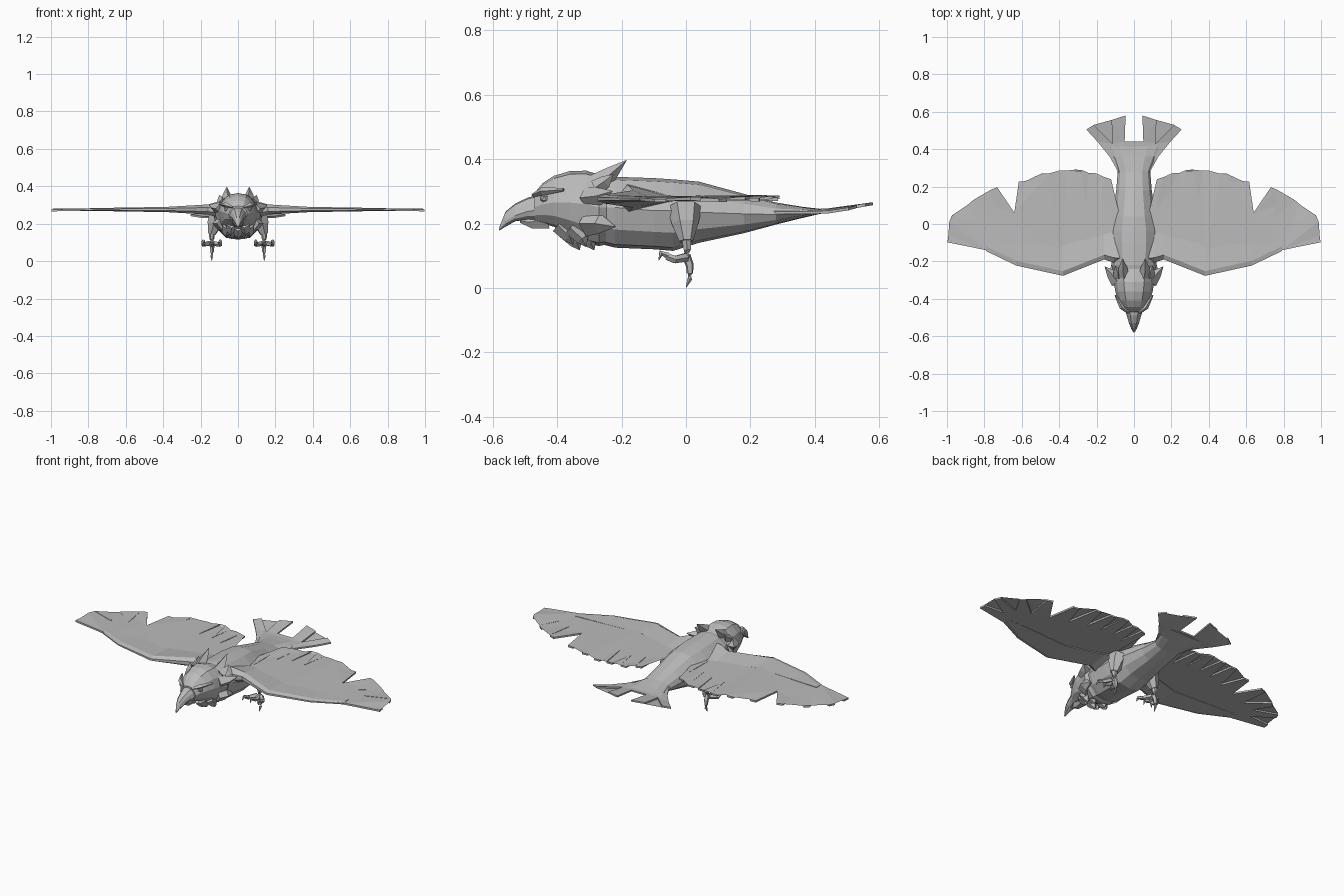
import bpy, bmesh
from math import cos, sin, tau
from mathutils import Vector

if "Cube" in bpy.data.objects:
    bpy.data.objects.remove(bpy.data.objects["Cube"])

grey = bpy.data.materials.new("plumage grey")
grey.use_nodes = True
colour = (0.5, 0.5, 0.5, 1)
grey.diffuse_color = colour
grey.node_tree.nodes["Principled BSDF"].inputs["Base Color"].default_value = colour


def finish(name, bm, mirror=False):
    """Turn a bmesh into a flat-shaded object, optionally mirrored across x."""
    bmesh.ops.triangulate(bm, faces=[f for f in bm.faces if len(f.verts) > 4])
    bmesh.ops.recalc_face_normals(bm, faces=bm.faces)
    mesh = bpy.data.meshes.new(name)
    bm.to_mesh(mesh)
    bm.free()
    mesh.materials.append(grey)
    obj = bpy.data.objects.new(name, mesh)
    bpy.context.collection.objects.link(obj)
    if mirror:
        mod = obj.modifiers.new("Mirror", "MIRROR")
        mod.use_mirror_merge = False
    return obj


def skin(name, rings, mirror=False):
    """Bridge successive rings of points and cap both ends."""
    bm = bmesh.new()
    loops = [[bm.verts.new(p) for p in ring] for ring in rings]
    n = len(loops[0])
    for a, b in zip(loops, loops[1:]):
        for i in range(n):
            j = (i + 1) % n
            bm.faces.new((a[i], a[j], b[j], b[i]))
    bm.faces.new(loops[0])
    bm.faces.new(loops[-1][::-1])
    return finish(name, bm, mirror)


def tube(name, points, radii, sides=5, mirror=True):
    """Faceted limb that follows a path with changing radius."""
    pts = [Vector(p) for p in points]
    rings = []
    for i, (p, r) in enumerate(zip(pts, radii)):
        aim = pts[min(i + 1, len(pts) - 1)] - pts[max(i - 1, 0)]
        turn = aim.to_track_quat("Z", "Y")
        rings.append([p + turn @ Vector((r * cos(tau * k / sides), r * sin(tau * k / sides), 0))
                      for k in range(sides)])
    return skin(name, rings, mirror)


def plate(name, outline, thick, mirror=False):
    """Thin slab whose top follows the outline."""
    down = Vector((0, 0, -thick))
    return skin(name, [[Vector(p) for p in outline], [Vector(p) + down for p in outline]], mirror)


# Half cross-section: sideways share, height share above or below the widest line
HALF = [(0, 1), (.5, .9), (.85, .5), (1, 0), (.85, -.55), (.5, -.92), (0, -1)]
SECTION = HALF + [(-x, z) for x, z in HALF[-2:0:-1]]


def loft(name, stations):
    """Stations hold y, half width, top, widest height and bottom."""
    rings = []
    for y, w, top, mid, low in stations:
        rings.append([(x * w, y, mid + z * (top - mid if z > 0 else mid - low)) for x, z in SECTION])
    return skin(name, rings)


# Body tapering into the tail
loft("body", [
    (-.32, .09, .33, .25, .15), (-.22, .12, .345, .25, .125), (-.1, .13, .341, .24, .12),
    (-.04, .13, .337, .24, .115), (.04, .115, .33, .235, .14), (.18, .095, .292, .23, .17),
    (.28, .087, .265, .228, .197), (.36, .12, .252, .234, .217), (.43, .15, .244, .239, .233)])

# Head and brow
loft("head", [
    (-.47, .05, .295, .25, .205), (-.445, .066, .325, .26, .2), (-.41, .085, .348, .265, .19),
    (-.36, .1, .363, .265, .165), (-.31, .108, .364, .26, .14), (-.27, .122, .352, .25, .13),
    (-.22, .1, .335, .25, .14)])

# Hooked beak
loft("beak", [
    (-.44, .056, .292, .245, .205), (-.49, .038, .281, .238, .212), (-.53, .027, .262, .225, .207),
    (-.56, .015, .237, .208, .19), (-.58, .003, .187, .183, .178)])
tube("lower_beak", [(0, -.43, .215), (0, -.48, .205), (0, -.515, .206)], [.035, .024, .004], 6, False)

# Eyes under heavy brow ridges
tube("brow", [(.028, -.475, .288), (.065, -.445, .3), (.1, -.38, .305)], [.006, .013, .005], 4)
bm = bmesh.new()
bmesh.ops.create_icosphere(bm, subdivisions=1, radius=.014)
bmesh.ops.translate(bm, verts=bm.verts, vec=(.062, -.44, .278))
finish("eye", bm, True)

# Crest tufts, cheek feathers and throat feathers
tube("crest_tuft", [(.055, -.28, .325), (.06, -.235, .352), (.06, -.185, .396)], [.03, .024, .001], 4)
tube("crown_tuft", [(.085, -.28, .31), (.09, -.25, .33), (.1, -.225, .352)], [.026, .02, .001], 4)
tube("cheek_feather", [(.09, -.31, .28), (.122, -.265, .285), (.156, -.228, .3)], [.035, .026, .001], 4)
tube("jaw_feather", [(.08, -.31, .2), (.108, -.27, .2), (.12, -.22, .19)], [.04, .032, .002], 4)
for x, y, z in [(0, -.33, .118), (.04, -.35, .135), (.065, -.31, .128), (.035, -.285, .118)]:
    tube("throat_feather", [(x * .9, y - .045, z + .06), (x, y - .01, z + .025), (x, y, z)],
         [.026, .022, .001], 4, x > 0)

# Wing blade: notches between the feathers and feather tips, from outside in
notches = [(.79, -.14), (.865, -.06), (.83, 0), (.745, .03), (.64, .06), (.53, .09),
           (.43, .12), (.345, .13), (.26, .13), (.185, .1), (.125, -.04)]
tips = [(.995, -.08), (.98, .03), (.875, .115), (.748, .19), (.598, .228),
        (.475, .27), (.385, .285), (.3, .29), (.222, .272), (.14, .245)]


def wing_height(x, lift=0):
    return .286 - .007 * x + lift


outline = []
for i, tip in enumerate(tips):
    a, b, t = Vector(notches[i]), Vector(notches[i + 1]), Vector(tip)
    root = (a + b) / 2
    if i == len(tips) - 1:
        root = a
    along = (t - root).normalized()
    side = Vector((along.y, -along.x)) * .018
    lift = .003 if i % 2 else -.003
    outline.append((*a, wing_height(a.x)))
    for p in (t + side, t - side):
        outline.append((min(p.x, 1), p.y, wing_height(p.x, lift)))
outline += [(x, y, wing_height(x)) for x, y in
            [notches[-1], (.05, -.06), (.05, -.15), (.15, -.17), (.38, -.255), (.63, -.2)]]
plate("wing_feathers", outline, .01, True)

# Thick leading edge of the wing: x, front y, chord, half depth
rings = []
for x, lead, chord, h in [(.03, -.21, .2, .05), (.11, -.205, .17, .042), (.16, -.19, .14, .027),
                          (.38, -.277, .16, .014), (.63, -.222, .12, .01), (.79, -.145, .05, .007)]:
    z = .276
    rings.append([(x, lead, z - h * .4), (x, lead, z + h * .4), (x, lead + .025, z + h),
                  (x, lead + chord, z + .007), (x, lead + chord, z - .006), (x, lead + .025, z - h)])
skin("wing_arm", rings, True)

# Tail fan with four broad feathers
half = [(.05, .44, .247), (.045, .58, .266), (.12, .556, .262), (.115, .43, .243),
        (.215, .53, .257), (.255, .505, .25), (.195, .44, .24), (.13, .36, .238), (.08, .27, .238)]
plate("tail_fan", half + [(-x, y, z) for x, y, z in half[::-1]], .009)

# Legs with feathered thighs
tube("thigh", [(.105, -.005, .25), (.125, -.003, .2), (.14, 0, .145)], [.055, .042, .022], 6)
tube("shank", [(.14, 0, .16), (.14, .004, .12), (.14, 0, .085)], [.018, .013, .017], 6)

# Curled toes and the hanging hind claw
for spread in (-.045, 0, .045):
    x = .14 + spread
    tube("toe", [(.14 + spread * .3, 0, .095), (x, -.035, .088), (x, -.06, .098)], [.014, .012, .011])
    tube("front_claw", [(x, -.055, .1), (x, -.078, .108), (x + spread * .2, -.085, .085)],
         [.01, .009, .001])
tube("hind_toe", [(.14, 0, .1), (.14, .012, .07), (.14, .012, .045)], [.015, .013, .01])
tube("hind_claw", [(.14, .012, .05), (.14, .012, .028), (.14, 0, .001)], [.01, .008, .001])
